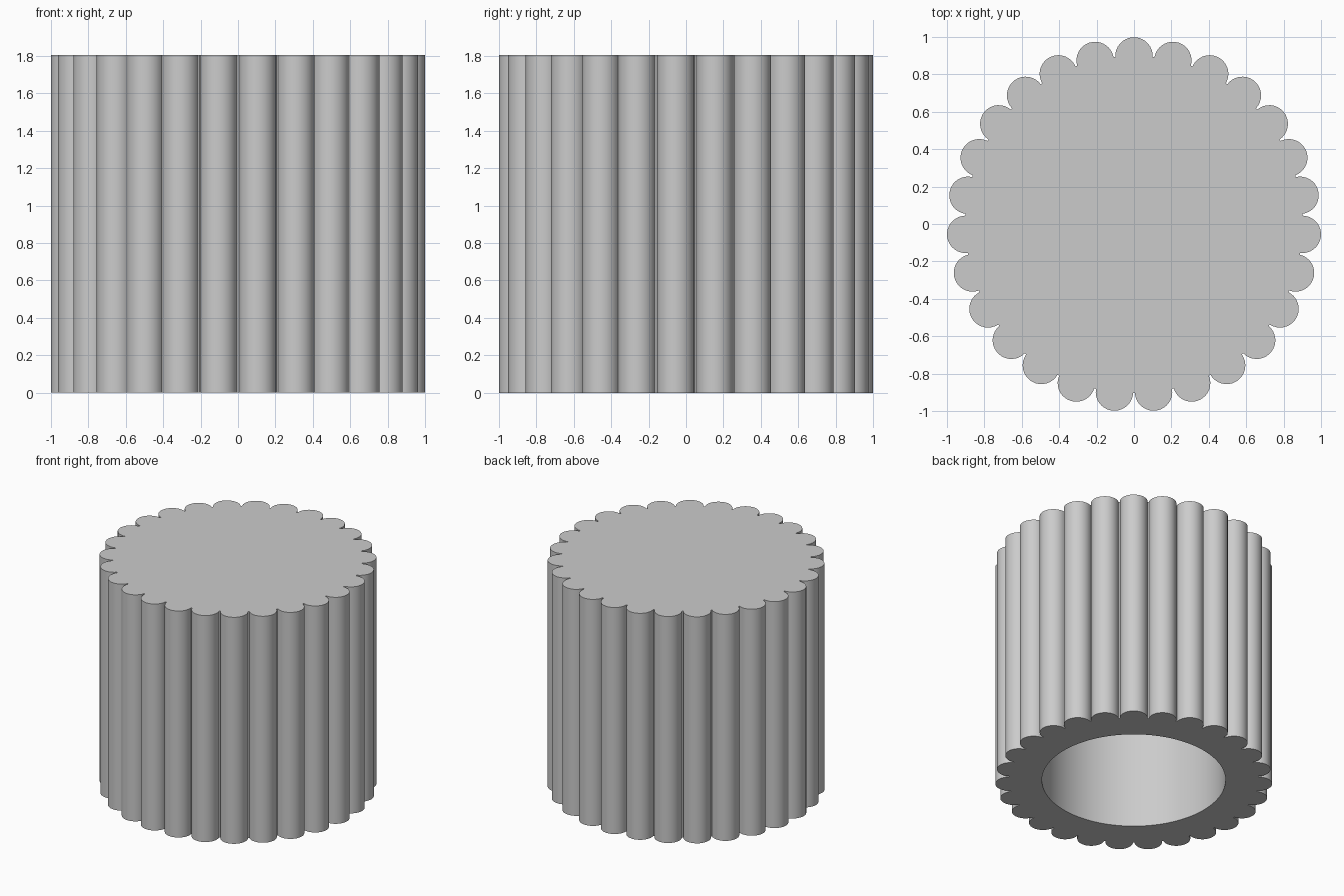
import bpy
import bmesh
from math import acos, cos, pi, radians, sin

if "Cube" in bpy.data.objects:
    bpy.data.objects.remove(bpy.data.objects["Cube"], do_unlink=True)

LOBES = 27             # rounded grip ribs around the rim
STEPS = 18             # points along each rib
RING = 0.9015          # radius on which ribs sit, and of the core
RIB = 0.1              # rib radius
HOLE = 0.663           # bore radius
HEIGHT = 1.805
CEILING = 1.56         # top of the blind bore
SHIFT = -0.003         # centres the odd rib count

grey = bpy.data.materials.new("light_grey")
grey.use_nodes = True
colour = (0.6, 0.6, 0.6, 1)
grey.diffuse_color = colour
grey.node_tree.nodes["Principled BSDF"].inputs["Base Color"].default_value = colour

# Scalloped outline: each rib arc runs until it meets the core circle
sweep = acos(-RIB / (2 * RING))
outline = []
for i in range(LOBES):
    mid = pi / 2 + 2 * pi * i / LOBES
    for j in range(STEPS):
        a = mid + sweep * (2 * j / (STEPS - 1) - 1)
        outline.append((RING * cos(mid) + RIB * cos(a),
                        RING * sin(mid) + RIB * sin(a)))

# Bore outline with matching point count
count = len(outline)
start = pi / 2 - pi / LOBES
bore = []
for k in range(count):
    a = start + 2 * pi * (k + 0.5) / count
    bore.append((HOLE * cos(a), HOLE * sin(a)))

bm = bmesh.new()


def ring(points, z):
    return [bm.verts.new((x, y + SHIFT, z)) for x, y in points]


def bridge(lower, upper):
    for k in range(count):
        n = (k + 1) % count
        bm.faces.new((lower[k], lower[n], upper[n], upper[k]))


# Ceiling, bore wall, bottom rim, ribbed wall and top
rings = [ring(bore, CEILING), ring(bore, 0), ring(outline, 0), ring(outline, HEIGHT)]
for lower, upper in zip(rings, rings[1:]):
    bridge(lower, upper)
bm.faces.new(rings[-1])
bm.faces.new(list(reversed(rings[0])))
bmesh.ops.recalc_face_normals(bm, faces=bm.faces)

mesh = bpy.data.meshes.new("ribbed_cap")
bm.to_mesh(mesh)
bm.free()
mesh.materials.append(grey)
cap = bpy.data.objects.new("ribbed_cap", mesh)
bpy.context.collection.objects.link(cap)

bpy.ops.object.select_all(action="DESELECT")
cap.select_set(True)
bpy.context.view_layer.objects.active = cap
bpy.ops.object.shade_smooth_by_angle(angle=radians(30))
